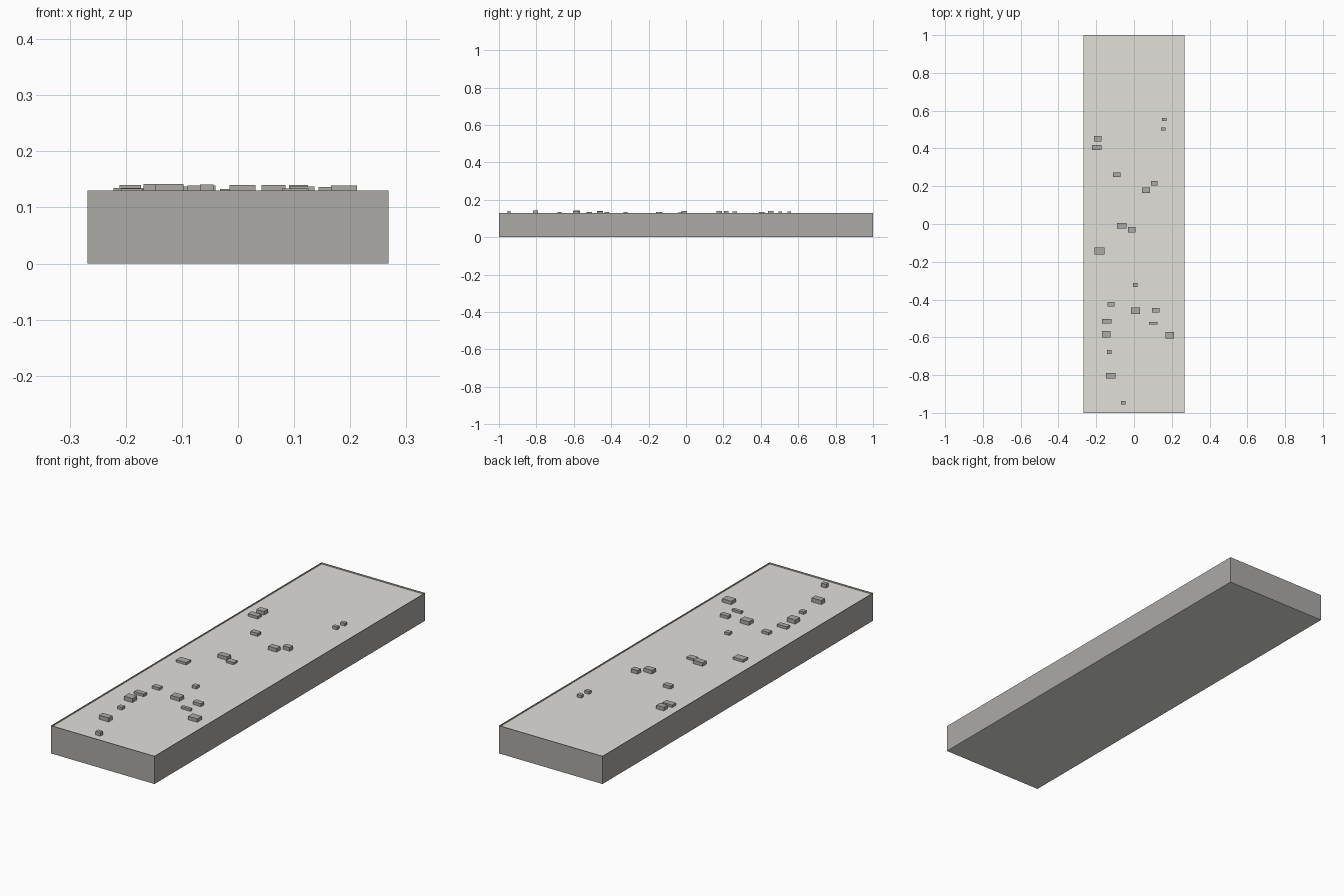
import bpy, bmesh
from mathutils import Vector, Matrix


def material(name, rgb):
    m = bpy.data.materials.new(name)
    m.diffuse_color = (*rgb, 1.0)
    return m


MID_GREY = material("mid grey", (0.413, 0.405, 0.388))
PALE_GREY = material("pale grey", (0.753, 0.743, 0.700))

RIM_TOP, FLOOR = 0.13, 0.123


def finish(bm, name, mats):
    mesh = bpy.data.meshes.new(name)
    bm.to_mesh(mesh)
    bm.free()
    for m in mats:
        mesh.materials.append(m)
    obj = bpy.data.objects.new(name, mesh)
    bpy.context.collection.objects.link(obj)
    return obj


def box_bm(x, y, z0, z1, w, d):
    bm = bmesh.new()
    mat = Matrix.Translation((x, y, (z0 + z1) / 2)) @ Matrix.Diagonal((w, d, z1 - z0, 1))
    bmesh.ops.create_cube(bm, size=1, matrix=mat)
    return bm


# Slab with a thin rim around a shallow sunken roof; roof and underside are pale
bm = box_bm(0, 0, 0, RIM_TOP, 0.536, 2.0)
bm.normal_update()
top = max(bm.faces, key=lambda f: f.calc_center_median().z)
underside = min(bm.faces, key=lambda f: f.calc_center_median().z)
underside.material_index = 1
bmesh.ops.inset_region(bm, faces=[top], thickness=0.0015)
floor = bmesh.ops.extrude_discrete_faces(bm, faces=[top])["faces"][0]
bmesh.ops.translate(bm, verts=floor.verts, vec=Vector((0, 0, FLOOR - RIM_TOP)))
floor.material_index = 1
bmesh.ops.recalc_face_normals(bm, faces=bm.faces)
finish(bm, "building_slab", [MID_GREY, PALE_GREY])

# Small rooftop units: x, y, width, depth, top height
units = [
    (-0.192, 0.452, 0.039, 0.029, 0.140), (-0.197, 0.405, 0.050, 0.028, 0.135),
    (-0.091, 0.260, 0.038, 0.024, 0.137), (0.160, 0.553, 0.023, 0.018, 0.136),
    (0.155, 0.503, 0.023, 0.018, 0.136), (0.108, 0.216, 0.034, 0.024, 0.140),
    (0.063, 0.178, 0.043, 0.028, 0.140), (-0.065, -0.009, 0.050, 0.028, 0.139),
    (-0.012, -0.030, 0.040, 0.028, 0.133), (-0.182, -0.143, 0.052, 0.035, 0.134),
    (0.007, -0.323, 0.023, 0.022, 0.135), (-0.121, -0.424, 0.037, 0.024, 0.135),
    (0.008, -0.460, 0.046, 0.034, 0.140), (0.115, -0.456, 0.042, 0.024, 0.137),
    (-0.145, -0.514, 0.050, 0.023, 0.135), (0.102, -0.525, 0.047, 0.014, 0.134),
    (-0.147, -0.584, 0.043, 0.034, 0.142), (0.189, -0.588, 0.047, 0.034, 0.139),
    (-0.131, -0.677, 0.023, 0.022, 0.135), (-0.122, -0.804, 0.050, 0.028, 0.142),
    (-0.056, -0.946, 0.024, 0.018, 0.141),
]
for i, (x, y, w, d, h) in enumerate(units, 1):
    finish(box_bm(x, y, FLOOR, h, w, d), f"rooftop_unit_{i:02d}", [MID_GREY])
